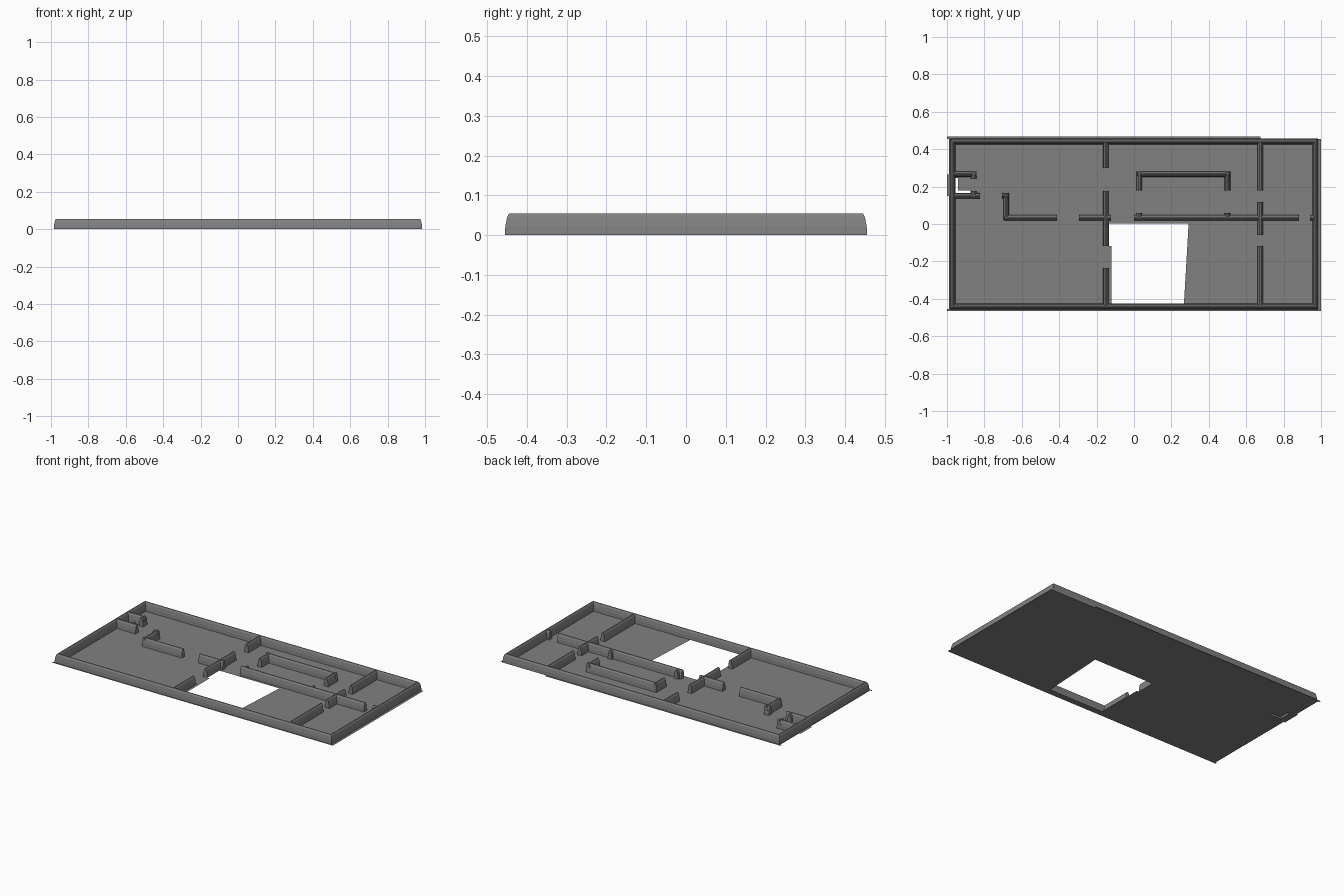
import bpy, bmesh

if "Cube" in bpy.data.objects:
    bpy.data.objects.remove(bpy.data.objects["Cube"])

grey = bpy.data.materials.new("plain_grey")
grey.diffuse_color = (0.22, 0.22, 0.22, 1)
grey.use_nodes = True
grey.node_tree.nodes["Principled BSDF"].inputs["Base Color"].default_value = grey.diffuse_color

# half cross-section of every wall: (half width, height)
HALF = [(0.015, 0), (0.0135, 0.022), (0.009, 0.045), (0.005, 0.053), (0.003, 0.055)]
PROFILE = HALF + [(-w, z) for w, z in reversed(HALF)]


def finish(name, bm, fix_normals=True):
    if fix_normals:
        bmesh.ops.recalc_face_normals(bm, faces=bm.faces)
    mesh = bpy.data.meshes.new(name)
    bm.to_mesh(mesh)
    bm.free()
    mesh.materials.append(grey)
    ob = bpy.data.objects.new(name, mesh)
    bpy.context.collection.objects.link(ob)
    return ob


def sheet(name, polys):
    bm = bmesh.new()
    for p in polys:
        f = bm.faces.new([bm.verts.new((x, y, 0)) for x, y in p])
        f.normal_update()
        if f.normal.z < 0:
            f.normal_flip()
    return finish(name, bm, False)


def rect(x0, x1, y0, y1):
    return [(x0, y0), (x1, y0), (x1, y1), (x0, y1)]


def wall(name, axis, fixed, a, b):
    """Straight arched wall along x or y, with flat ends."""
    bm = bmesh.new()
    rows = []
    for t in (a, b):
        rows.append([bm.verts.new((t, fixed + w, z) if axis == "x" else (fixed + w, t, z))
                     for w, z in PROFILE])
    n = len(PROFILE)
    for i in range(n):
        j = (i + 1) % n
        bm.faces.new((rows[0][i], rows[0][j], rows[1][j], rows[1][i]))
    for r in rows:
        bm.faces.new(r)
    return finish(name, bm)


# floor sheet, cut round the slanted stair opening and the narrow L-shaped slot
sheet("floor", [
    rect(-0.99, -0.96, -0.465, 0.455),
    rect(-0.96, -0.94, -0.465, 0.165),
    rect(-0.96, -0.94, 0.245, 0.455),
    rect(-0.94, -0.875, -0.465, 0.165),
    rect(-0.94, -0.875, 0.18, 0.455),
    rect(-0.875, -0.135, -0.465, 0.455),
    rect(-0.135, 1.0, 0.003, 0.455),
    rect(-0.135, 1.0, -0.465, -0.428),
    rect(-0.135, -0.12, -0.428, -0.118),
    [(0.267, -0.428), (1.0, -0.428), (1.0, 0.003), (0.292, 0.003)],
])
# thin ledges outside the walls
sheet("back_ledge", [rect(-1.0, 0.675, 0.455, 0.468)])
sheet("left_ledge", [rect(-1.0, -0.99, 0.15, 0.265), rect(-1.0, -0.99, -0.465, -0.455)])

# mitred outer wall
bm = bmesh.new()
rings = []
for w, z in PROFILE:
    rings.append([bm.verts.new((x, y, z))
                  for x, y in rect(-0.97 - w, 0.97 + w, -0.441 - w, 0.441 + w)])
for i in range(len(rings)):
    r, s = rings[i], rings[(i + 1) % len(rings)]
    for k in range(4):
        m = (k + 1) % 4
        bm.faces.new((r[k], r[m], s[m], s[k]))
finish("outer_wall", bm)

# inner walls: name, axis, fixed coordinate, start, end
for spec in [
    ("left_cross_wall_back", "y", -0.15, 0.30, 0.44),
    ("left_cross_wall_middle", "y", -0.15, -0.118, 0.176),
    ("left_cross_wall_front", "y", -0.15, -0.44, -0.235),
    ("right_cross_wall_back", "y", 0.675, 0.18, 0.44),
    ("right_cross_wall_middle", "y", 0.675, -0.06, 0.118),
    ("right_cross_wall_front", "y", 0.675, -0.44, -0.118),
    ("corridor_wall_left", "x", 0.033, -0.695, -0.412),
    ("corridor_wall_centre", "x", 0.033, -0.294, -0.123),
    ("corridor_wall_right", "x", 0.033, 0.0, 0.882),
    ("corridor_wall_end", "x", 0.033, 0.94, 0.97),
    ("left_room_return", "y", -0.684, 0.022, 0.165),
    ("left_room_stub", "x", 0.152, -0.706, -0.67),
    ("closet_back_wall", "x", 0.267, -0.97, -0.842),
    ("closet_back_stub", "y", -0.857, 0.24, 0.28),
    ("closet_front_wall", "x", 0.15, -0.97, -0.823),
    ("closet_front_stub", "y", -0.857, 0.145, 0.177),
    ("core_back_wall", "x", 0.267, 0.015, 0.513),
    ("core_left_wall", "y", 0.028, 0.18, 0.28),
    ("core_right_wall", "y", 0.5, 0.18, 0.28),
    ("core_left_stub", "y", 0.028, 0.03, 0.06),
    ("core_right_stub", "y", 0.5, 0.03, 0.06),
]:
    wall(*spec)
